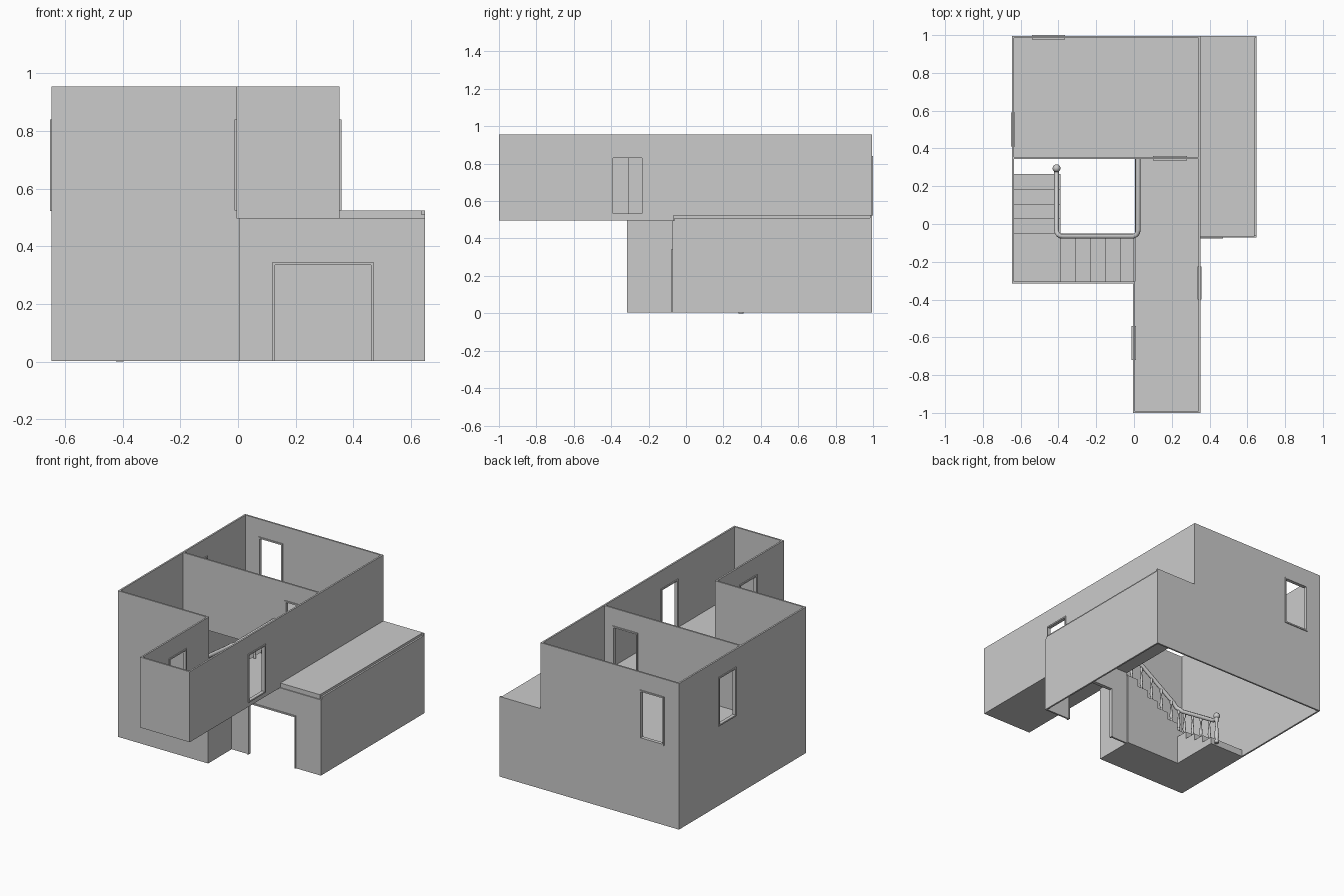
import bpy, bmesh, math
from mathutils import Vector

if "Cube" in bpy.data.objects:
    bpy.data.objects.remove(bpy.data.objects["Cube"])

TOP, MID, FLOOR, T = 0.955, 0.496, 0.522, 0.011
RISE = FLOOR / 11


def new_object(name, bm):
    bmesh.ops.recalc_face_normals(bm, faces=bm.faces)
    me = bpy.data.meshes.new(name)
    bm.to_mesh(me)
    bm.free()
    ob = bpy.data.objects.new(name, me)
    bpy.context.scene.collection.objects.link(ob)
    return ob


def prism(name, pts, vec):
    """Extrude a closed outline along a vector."""
    bm = bmesh.new()
    f = bm.faces.new([bm.verts.new(p) for p in pts])
    r = bmesh.ops.extrude_face_region(bm, geom=[f])
    vs = [v for v in r['geom'] if isinstance(v, bmesh.types.BMVert)]
    bmesh.ops.translate(bm, verts=vs, vec=vec)
    return new_object(name, bm)


def box(name, x0, x1, y0, y1, z0, z1):
    pts = [(x0, y0, z0), (x1, y0, z0), (x1, y1, z0), (x0, y1, z0)]
    return prism(name, pts, (0, 0, z1 - z0))


def wall(name, outline, axis, pos, opening=None, t=T):
    """Wall from an (along, z) outline; an opening is cut and framed."""
    def put(a, z, d):
        return (a, d, z) if axis == 'x' else (d, a, z)

    def vec(d):
        return (0, d, 0) if axis == 'x' else (d, 0, 0)
    ob = prism(name, [put(a, z, pos) for a, z in outline], vec(t))
    if not opening:
        return
    a0, a1, z0, z1, is_door = opening
    cut = prism(name + "_cutter", [put(a, z, pos - .05) for a, z in
                ((a0, z0), (a1, z0), (a1, z1), (a0, z1))], vec(.1 + t))
    mod = ob.modifiers.new("opening", 'BOOLEAN')
    mod.object, mod.operation, mod.solver = cut, 'DIFFERENCE', 'EXACT'
    me = bpy.data.meshes.new_from_object(
        ob.evaluated_get(bpy.context.evaluated_depsgraph_get()))
    ob.modifiers.clear()
    ob.data = me
    bpy.data.objects.remove(cut)
    # frame lining the opening, open at the bottom for doors
    w, p = .009, .006
    if is_door:
        o = [(a0, z0), (a0, z1), (a1, z1), (a1, z0), (a1 - w, z0),
             (a1 - w, z1 - w), (a0 + w, z1 - w), (a0 + w, z0)]
        prism(name + "_door_frame", [put(a, z, pos - p) for a, z in o], vec(t + 2 * p))
    else:
        bm = bmesh.new()
        rings = []
        for d in (pos - p, pos + t + p):
            for i in (0, w):
                rings.append([bm.verts.new(put(a, z, d)) for a, z in
                              ((a0 + i, z0 + i), (a1 - i, z0 + i), (a1 - i, z1 - i), (a0 + i, z1 - i))])
        for r, s in ((0, 1), (1, 3), (3, 2), (2, 0)):
            for k in range(4):
                m = (k + 1) % 4
                bm.faces.new((rings[r][k], rings[r][m], rings[s][m], rings[s][k]))
        new_object(name + "_window_frame", bm)


def rect(a0, a1, z0, z1):
    return [(a0, z0), (a1, z0), (a1, z1), (a0, z1)]


# outer walls, both storeys
wall("left_wall", rect(-.315, .995, .003, TOP), 'y', -.646, (.41, .59, .522, .84, False))
wall("back_wall", [(-.635, .003), (.648, .003), (.648, .525), (.352, .525), (.352, TOP), (-.635, TOP)],
     'x', .984, (-.54, -.365, .522, .84, False))
wall("stairwell_front_wall", rect(-.635, .005, .003, TOP), 'x', -.315)
wall("stairwell_side_wall", rect(-.304, -.07, .003, MID), 'y', -.006)

# side annex with the wide entrance
wall("entrance_wall", rect(.005, .648, .003, MID), 'x', -.072, (.12, .47, .003, .345, True))
wall("annex_side_wall", rect(-.061, .984, .003, .51), 'y', .637)
box("annex_roof", .352, .637, -.066, .984, MID, .525)

# upper storey walls
wall("hall_right_wall", rect(-.99, .984, MID, TOP), 'y', .341, (-.4, -.225, .525, .84, False))
wall("hall_left_wall", rect(-.99, -.304, MID, TOP), 'y', -.006, (-.72, -.54, .525, .84, False))
wall("hall_front_wall", rect(-.006, .352, MID, TOP), 'x', -1)
wall("room_wall", rect(-.635, .341, MID, TOP), 'x', .343, (.1, .28, FLOOR, .84, True))

# upper floor slab
prism("upper_floor", [(x, y, MID) for x, y in
      ((-.635, .343), (-.635, .984), (.341, .984), (.341, -.99), (.005, -.99), (.005, .343))],
      (0, 0, FLOOR - MID))


def steps(start, run, n, z0):
    """Staircase outline points, going up n treads."""
    pts = []
    for i in range(n):
        z = z0 + RISE * (i + 1)
        pts += [(start + run * i, z), (start + run * (i + 1), z)]
    return pts


# stairs: lower flight with landing, then upper flight
low = [(.265, .003)] + steps(.265, -.079, 4, 0) + [(-.051, RISE * 5), (-.304, RISE * 5), (-.304, .003)]
prism("lower_flight", [(-.635, y, z) for y, z in low], (.245, 0, 0))
up = [(-.39, .003)] + steps(-.39, .079, 5, RISE * 5) + [(.005, .003)]
prism("upper_flight", [(x, -.304, z) for x, z in up], (0, .253, 0))


def lathe(name, x, y, z0, z1, profile, n=10):
    """Turned post; profile is (radius, height fraction)."""
    bm = bmesh.new()
    rings = [[bm.verts.new((x + r * math.cos(2 * math.pi * k / n), y + r * math.sin(2 * math.pi * k / n),
                            z0 + (z1 - z0) * h)) for k in range(n)] for r, h in profile]
    for a, b in zip(rings, rings[1:]):
        for k in range(n):
            bm.faces.new((a[k], a[(k + 1) % n], b[(k + 1) % n], b[k]))
    bm.faces.new(rings[0])
    bm.faces.new(rings[-1])
    for f in bm.faces:
        f.smooth = len(f.verts) == 4
    return new_object(name, bm)


TURNED = [(.009, 0), (.009, .1), (.006, .13), (.010, .28), (.008, .45), (.005, .75), (.006, .82), (.009, .86), (.009, 1)]
H, RX, RY, HX = .15, -.41, -.065, .022

# handrail swept along the stairs and the landing edge
path = [(RX, .295, .17), (RX, .265, .172), (RX, -.03, .365)]
path += [(RX + .03 - .03 * math.cos(a), RY + .03 - .03 * math.sin(a), .375 + .02 * a)
         for a in (.3, .8, 1.25)]
path += [(-.37, RY, .425), (-.03, RY, .655)]
path += [(HX - .03 + .03 * math.sin(a), RY + .03 - .03 * math.cos(a), .675 + .008 * a)
         for a in (.2, .7, 1.2)]
path += [(HX, -.03, .69), (HX, .343, .69)]
cu = bpy.data.curves.new("handrail", 'CURVE')
cu.dimensions = '3D'
cu.bevel_depth, cu.bevel_resolution, cu.use_fill_caps = .013, 2, True
sp = cu.splines.new('POLY')
sp.points.add(len(path) - 1)
for q, c in zip(sp.points, path):
    q.co = (*c, 1)
tmp = bpy.data.objects.new("handrail_curve", cu)
bpy.context.scene.collection.objects.link(tmp)
me = bpy.data.meshes.new_from_object(tmp.evaluated_get(bpy.context.evaluated_depsgraph_get()))
bpy.data.objects.remove(tmp)
rail = bpy.data.objects.new("handrail", me)
bpy.context.scene.collection.objects.link(rail)

# newel post with ball top
lathe("newel_post", RX, .295, 0, .18, [(r * 1.5, h) for r, h in TURNED], 12)
bm = bmesh.new()
bmesh.ops.create_uvsphere(bm, u_segments=14, v_segments=8, radius=.021)
bmesh.ops.translate(bm, verts=bm.verts, vec=(RX, .295, .19))
for f in bm.faces:
    f.smooth = True
new_object("newel_ball", bm)

# balusters: one per step, then along the hall edge
for i in range(4):
    z = RISE * (i + 1)
    lathe("lower_baluster", RX, .225 - .079 * i, z, z + H, TURNED)
lathe("landing_baluster", RX + .008, RY + .01, RISE * 5, RISE * 5 + H, TURNED)
for i in range(5):
    z = RISE * (i + 6)
    lathe("upper_baluster", -.35 + .079 * i, RY, z, z + H, TURNED)
for i in range(5):
    lathe("hall_baluster", HX, -.02 + .08 * i, FLOOR, .685, TURNED)
